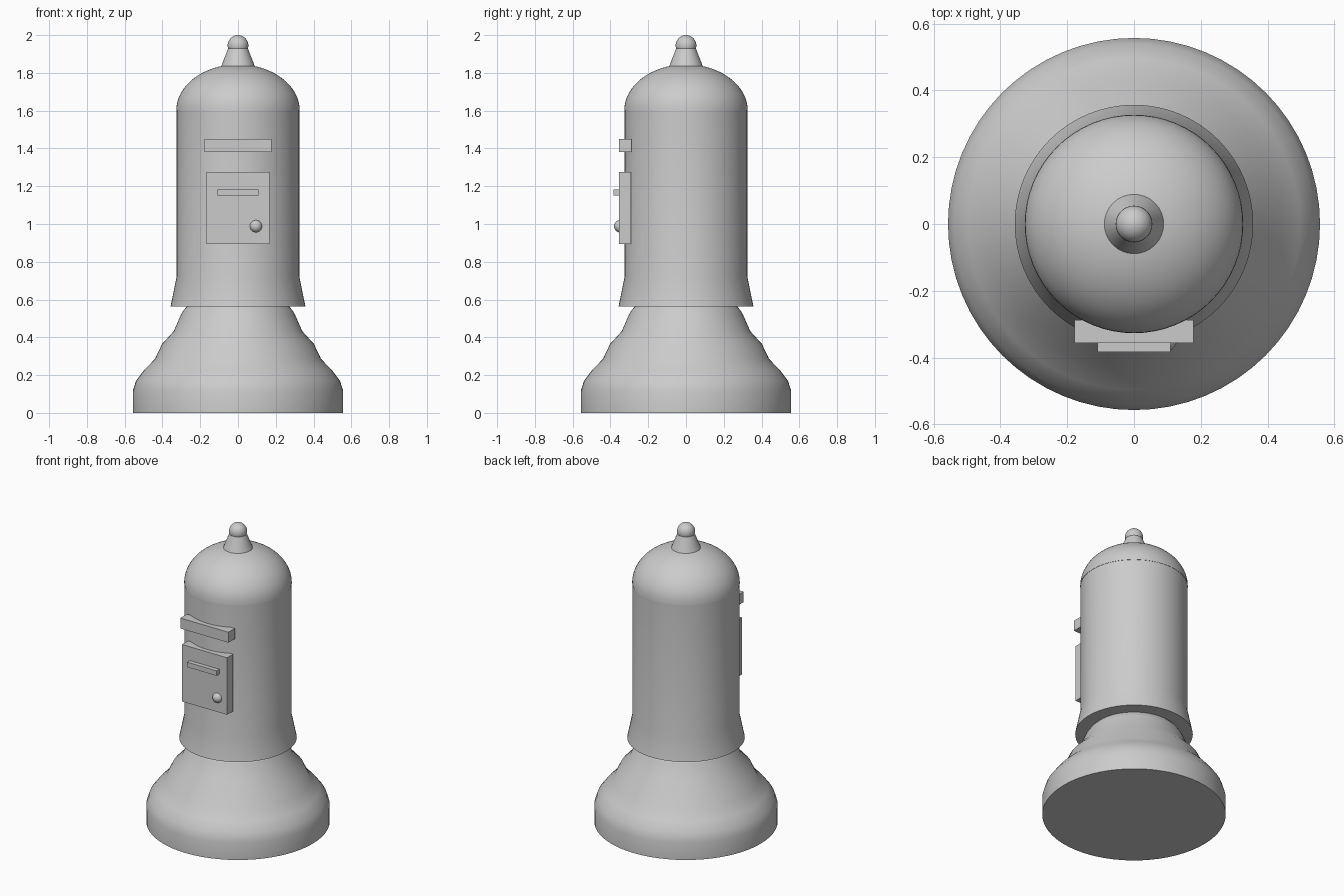
import bpy
import bmesh
import math

cube = bpy.data.objects.get("Cube")
if cube:
    bpy.data.objects.remove(cube, do_unlink=True)

grey = bpy.data.materials.new("plain_grey")
grey.use_nodes = True
grey.diffuse_color = (0.6, 0.6, 0.6, 1)
grey.node_tree.nodes["Principled BSDF"].inputs["Base Color"].default_value = (0.6, 0.6, 0.6, 1)


def finish(name, bm, smooth=True):
    """Turn a bmesh into a named, shaded object."""
    bmesh.ops.recalc_face_normals(bm, faces=bm.faces)
    mesh = bpy.data.meshes.new(name)
    bm.to_mesh(mesh)
    bm.free()
    mesh.materials.append(grey)
    obj = bpy.data.objects.new(name, mesh)
    bpy.context.collection.objects.link(obj)
    if smooth:
        bpy.ops.object.select_all(action="DESELECT")
        obj.select_set(True)
        bpy.context.view_layer.objects.active = obj
        bpy.ops.object.shade_smooth_by_angle(angle=math.radians(40))
    return obj


def lathe(name, profile, sides=64):
    """Closed solid of revolution from (radius, height) points."""
    bm = bmesh.new()
    rings = []
    for r, z in profile:
        rings.append([bm.verts.new((r * math.cos(a), r * math.sin(a), z))
                      for a in (math.tau * i / sides for i in range(sides))])
    for low, high in zip(rings, rings[1:]):
        for i in range(sides):
            j = (i + 1) % sides
            bm.faces.new((low[i], low[j], high[j], high[i]))
    bm.faces.new(rings[0][::-1])
    bm.faces.new(rings[-1])
    return finish(name, bm)


def box(name, x, y, z):
    """Box from (min, max) extents on each axis."""
    bm = bmesh.new()
    bmesh.ops.create_cube(bm, size=1)
    for v in bm.verts:
        v.co = [lo + (c + 0.5) * (hi - lo) for c, (lo, hi) in zip(v.co, (x, y, z))]
    return finish(name, bm, smooth=False)


def ball(name, centre, radius):
    bm = bmesh.new()
    bmesh.ops.create_uvsphere(bm, u_segments=32, v_segments=16, radius=radius)
    bmesh.ops.translate(bm, verts=bm.verts, vec=centre)
    return finish(name, bm)


# Stepped, bell-shaped base
lathe("base", [(0.557, 0), (0.557, 0.115), (0.54, 0.17), (0.497, 0.227),
               (0.44, 0.285), (0.402, 0.365), (0.34, 0.433), (0.302, 0.52),
               (0.285, 0.548), (0.25, 0.585)])

# Cylindrical body with a flared skirt
lathe("body", [(0.357, 0.563), (0.325, 0.72), (0.325, 1.61)])

# Rounded dome, an elliptical quarter arc
dome_arc = [math.radians(88 * i / 16) for i in range(17)]
lathe("dome", [(0.327 * math.cos(a), 1.6 + 0.245 * math.sin(a)) for a in dome_arc])

# Finial
lathe("finial_cone", [(0.093, 1.825), (0.05, 1.935)], sides=32)
ball("finial_ball", (0, 0, 1.945), 0.055)

# Front door, brow plate, handle and knob
box("door_panel", (-0.167, 0.167), (-0.354, -0.29), (0.893, 1.275))
box("brow_plate", (-0.178, 0.178), (-0.356, -0.288), (1.38, 1.45))
box("door_handle", (-0.109, 0.109), (-0.383, -0.34), (1.15, 1.183))
ball("door_knob", (0.095, -0.348, 0.988), 0.033)
